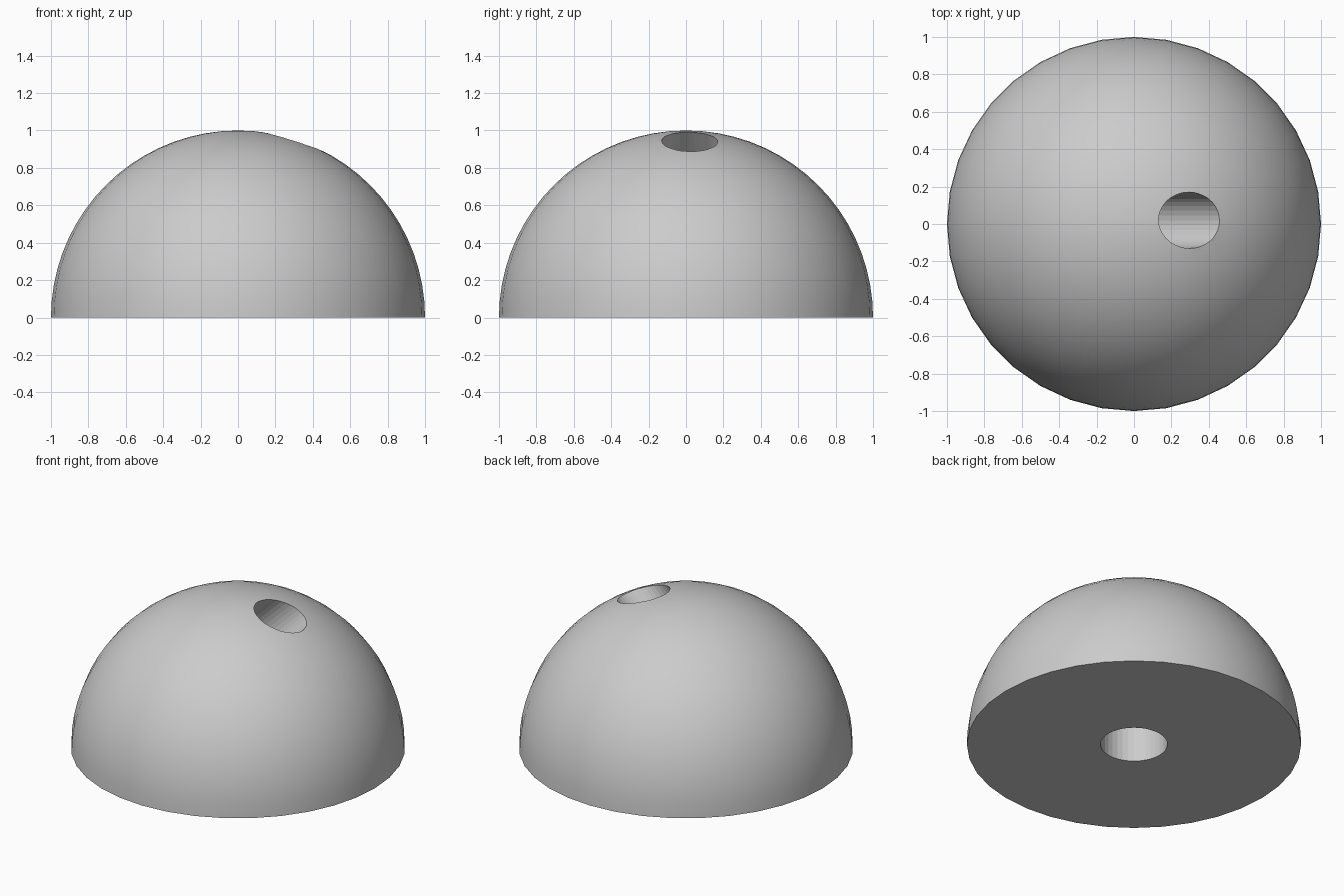
import bpy
import bmesh
from math import radians
from mathutils import Matrix, Vector

SIDES = 36

cube = bpy.data.objects.get("Cube")
if cube:
    bpy.data.objects.remove(cube, do_unlink=True)

grey = bpy.data.materials.new("plain grey")
grey.use_nodes = True
colour = (0.6, 0.6, 0.6, 1)
grey.diffuse_color = colour
grey.node_tree.nodes["Principled BSDF"].inputs["Base Color"].default_value = colour


def add_object(name, bm):
    bmesh.ops.recalc_face_normals(bm, faces=bm.faces)
    mesh = bpy.data.meshes.new(name)
    bm.to_mesh(mesh)
    bm.free()
    mesh.materials.append(grey)
    obj = bpy.data.objects.new(name, mesh)
    bpy.context.collection.objects.link(obj)
    return obj


def drill(name, start, direction, radius, length):
    """Flat-sided cylinder cutter running from start along direction."""
    direction = Vector(direction).normalized()
    turn = direction.to_track_quat("Z", "Y").to_matrix().to_4x4()
    middle = Vector(start) + direction * length / 2
    bm = bmesh.new()
    bmesh.ops.create_cone(bm, cap_ends=True, segments=SIDES, radius1=radius,
                          radius2=radius, depth=length,
                          matrix=Matrix.Translation(middle) @ turn)
    obj = add_object(name, bm)
    obj.hide_render = True
    return obj


# Smooth dome: upper half of a sphere, closed by a flat base
bm = bmesh.new()
bmesh.ops.create_uvsphere(bm, u_segments=SIDES, v_segments=SIDES, radius=1)
bmesh.ops.bisect_plane(bm, geom=bm.verts[:] + bm.edges[:] + bm.faces[:],
                       dist=1e-4, plane_co=(0, 0, 0), plane_no=(0, 0, 1),
                       clear_inner=True)
for face in bm.faces:
    face.smooth = True
rim = [e for e in bm.edges if e.is_boundary]
base = bmesh.ops.contextual_create(bm, geom=rim)["faces"]
for face in base:
    face.smooth = False
for edge in rim:
    edge.smooth = False
dome = add_object("dome", bm)

# Upright socket in the base and slanted bore leaving near the top
mouth = Vector((0.295, 0.02, 0.94))
slant = Matrix.Rotation(radians(46), 3, "Y") @ Vector((0, 0, 1))
cutters = [
    drill("base_socket_cutter", (0, 0, -0.3), (0, 0, 1), 0.2, 0.8),
    drill("slanted_bore_cutter", mouth - slant * 0.6, slant, 0.15, 1.0),
]
for cutter in cutters:
    mod = dome.modifiers.new(cutter.name, "BOOLEAN")
    mod.operation = "DIFFERENCE"
    mod.solver = "EXACT"
    mod.object = cutter

# Bake the cuts and discard the cutters
bpy.context.view_layer.update()
graph = bpy.context.evaluated_depsgraph_get()
cut_mesh = bpy.data.meshes.new_from_object(dome.evaluated_get(graph))
dome.modifiers.clear()
dome.data = cut_mesh
for cutter in cutters:
    bpy.data.objects.remove(cutter, do_unlink=True)
